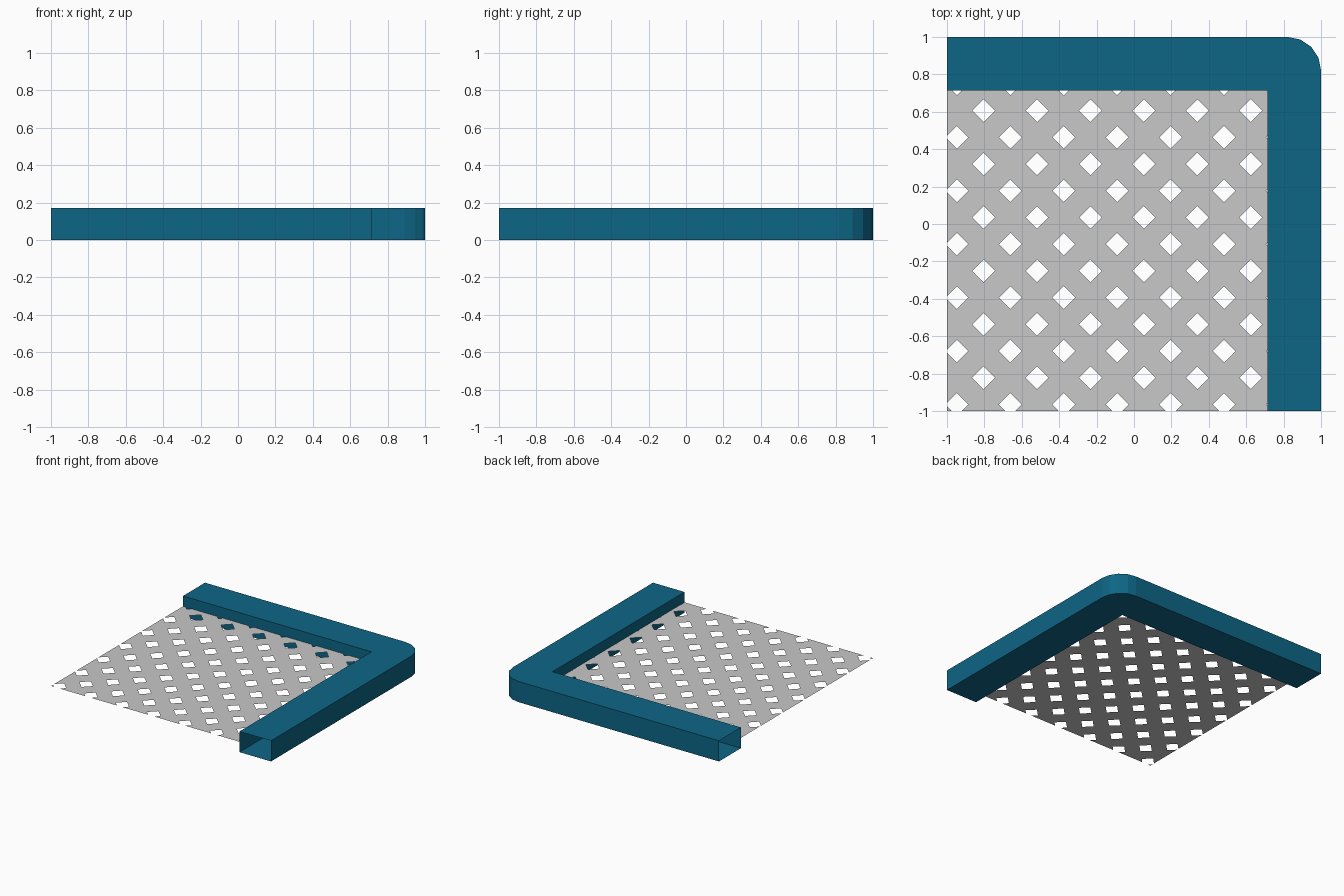
import bpy, bmesh, math
from mathutils import Vector

if "Cube" in bpy.data.objects:
    bpy.data.objects.remove(bpy.data.objects["Cube"])

HEIGHT, INNER, RADIUS = 0.17, 0.714, 0.18
SHEET_Z, PITCH, HALF = 0.085, 2 / 7, 0.061


def material(name, rgb):
    m = bpy.data.materials.new(name)
    m.diffuse_color = (*rgb, 1)
    m.use_nodes = True
    m.node_tree.nodes["Principled BSDF"].inputs["Base Color"].default_value = m.diffuse_color
    return m


def make_object(name, bm, mat):
    mesh = bpy.data.meshes.new(name)
    bm.to_mesh(mesh)
    bm.free()
    mesh.materials.append(mat)
    ob = bpy.data.objects.new(name, mesh)
    bpy.context.collection.objects.link(ob)
    return ob


teal = material("teal", (0.004, 0.130, 0.238))
grey = material("light grey", (0.58, 0.58, 0.58))

# Corner frame: hollow L-shaped tube, rounded outside corner, both ends open
c = 1 - RADIUS
arc = [(c + RADIUS * math.cos(i * math.pi / 8), c + RADIUS * math.sin(i * math.pi / 8))
       for i in range(5)]
outline = [(INNER, -1), (1, -1)] + arc + [(-1, 1), (-1, INNER), (INNER, INNER)]
open_ends = {0, len(outline) - 3}
bm = bmesh.new()
low = [bm.verts.new((x, y, 0)) for x, y in outline]
top = [bm.verts.new((x, y, HEIGHT)) for x, y in outline]
bm.faces.new(top)
bm.faces.new(low[::-1])
for i in range(len(outline)):
    j = (i + 1) % len(outline)
    if i not in open_ends:
        bm.faces.new((low[i], low[j], top[j], top[i]))
make_object("corner_frame", bm, teal)

# Lattice sheet: a flat square cut along both diagonals, diamonds removed
bm = bmesh.new()
bm.faces.new([bm.verts.new((x, y, SHEET_Z)) for x, y in
              ((-1, -1), (INNER, -1), (INNER, INNER), (-1, INNER))])
directions = ((Vector((1, 1, 0)), 0.088), (Vector((1, -1, 0)), 0.018))
for d, start in directions:
    for k in range(-9, 10):
        for side in (-HALF, HALF):
            s = start + k * PITCH + side
            bmesh.ops.bisect_plane(bm, geom=bm.verts[:] + bm.edges[:] + bm.faces[:],
                                   plane_co=d * (s / 2), plane_no=d, dist=1e-5)


def in_strip(p, d, start):
    t = (p.dot(d) - start) / PITCH
    return abs(t - round(t)) * PITCH < HALF


holes = [f for f in bm.faces
         if all(in_strip(f.calc_center_median(), d, s) for d, s in directions)]
bmesh.ops.delete(bm, geom=holes, context='FACES')
make_object("lattice_sheet", bm, grey)
